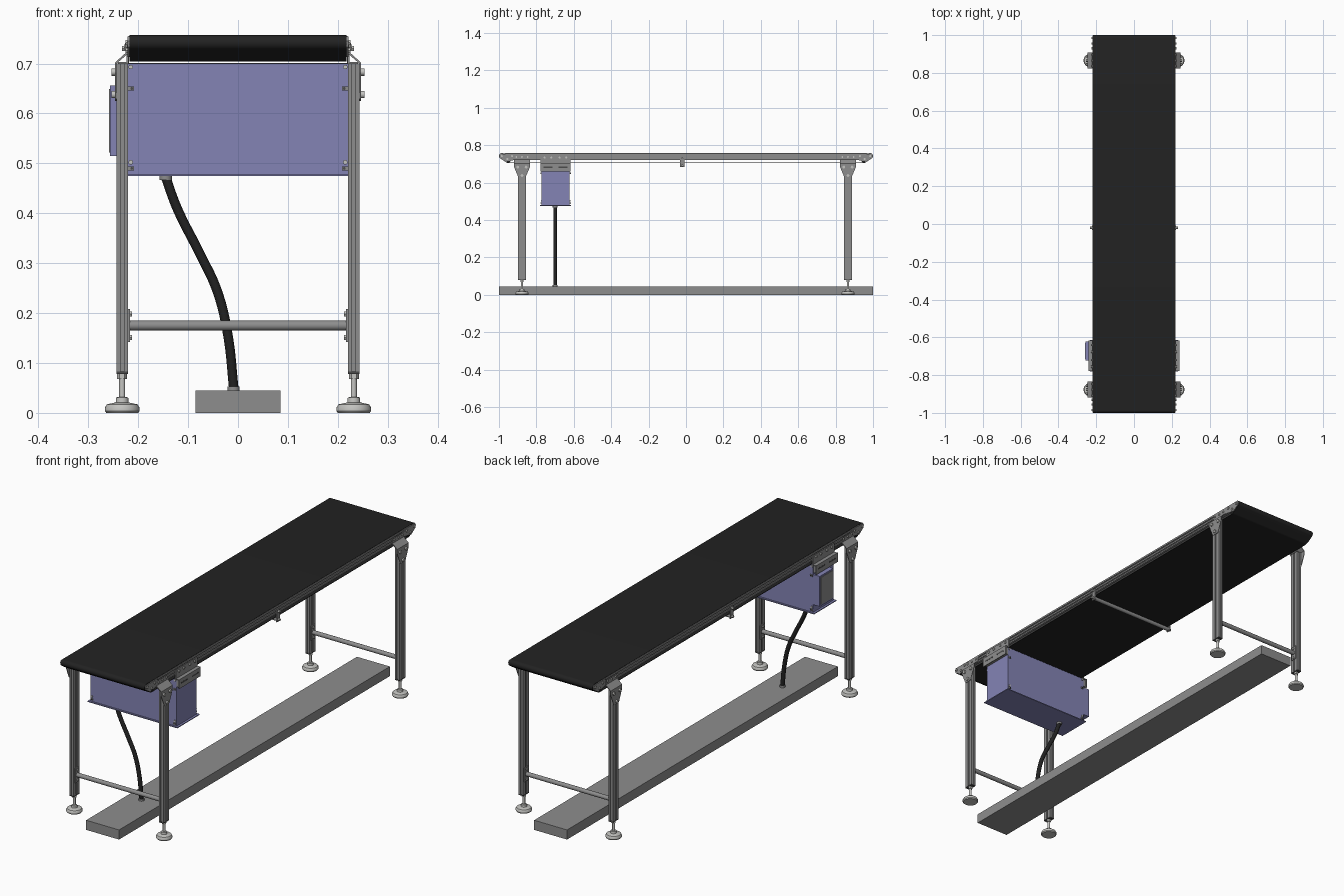
import bpy, bmesh, math
from mathutils import Vector

if "Cube" in bpy.data.objects:
    bpy.data.objects.remove(bpy.data.objects["Cube"])

def material(name, rgb):
    m = bpy.data.materials.new(name)
    m.diffuse_color = (*rgb, 1)
    m.use_nodes = True
    m.node_tree.nodes["Principled BSDF"].inputs["Base Color"].default_value = m.diffuse_color
    return m

GREY = material("aluminium grey", (0.27, 0.27, 0.27))
BLACK = material("belt black", (0.016, 0.016, 0.016))
BLUE = material("cabinet blue", (0.23, 0.23, 0.46))
LIGHT = material("foot light grey", (0.55, 0.55, 0.53))
DARK = material("slot dark grey", (0.07, 0.07, 0.07))

def finish(name, bm, mat, smooth=False):
    bmesh.ops.recalc_face_normals(bm, faces=bm.faces)
    me = bpy.data.meshes.new(name)
    bm.to_mesh(me)
    bm.free()
    ob = bpy.data.objects.new(name, me)
    bpy.context.collection.objects.link(ob)
    me.materials.append(mat)
    if smooth:
        bpy.ops.object.select_all(action='DESELECT')
        ob.select_set(True)
        bpy.context.view_layer.objects.active = ob
        bpy.ops.object.shade_smooth_by_angle(angle=math.radians(35))
    return ob

def prism(name, pts, axis, a, b, mat, smooth=False):
    """Extrude a 2D outline along an axis; pts use the two other axes in xyz order."""
    bm = bmesh.new()
    i = "xyz".index(axis)
    def at(p, d):
        v = list(p)
        v.insert(i, d)
        return bm.verts.new(v)
    lo, hi = [at(p, a) for p in pts], [at(p, b) for p in pts]
    n = len(pts)
    bm.faces.new(lo)
    bm.faces.new(hi)
    for k in range(n):
        bm.faces.new((lo[k], lo[(k+1) % n], hi[(k+1) % n], hi[k]))
    return finish(name, bm, mat, smooth)

def box(name, x, y, z, mat):
    return prism(name, [(x[0], y[0]), (x[1], y[0]), (x[1], y[1]), (x[0], y[1])], 'z', z[0], z[1], mat)

def cyl(name, axis, c, r, a, b, mat, n=20):
    pts = [(c[0] + r*math.cos(2*math.pi*k/n), c[1] + r*math.sin(2*math.pi*k/n)) for k in range(n)]
    return prism(name, pts, axis, a, b, mat, n > 8)

def lathe(name, prof, x, y, mat, n=28):
    bm = bmesh.new()
    rings = [[bm.verts.new((x + r*math.cos(2*math.pi*k/n), y + r*math.sin(2*math.pi*k/n), z))
              for k in range(n)] for r, z in prof]
    bm.faces.new(rings[0])
    bm.faces.new(rings[-1])
    for p, q in zip(rings, rings[1:]):
        for k in range(n):
            bm.faces.new((p[k], p[(k+1) % n], q[(k+1) % n], q[k]))
    return finish(name, bm, mat, True)

# Belt loop over a nose roller and a lower return roller at each end
NOSE, RET = (0.985, 0.742, 0.015), (0.95, 0.718, 0.014)
def belt_outline(t):
    end = []
    for (cy, cz, r), a0, a1 in ((NOSE, 90, -55), (RET, -55, -90)):
        for k in range(11):
            a = math.radians(a0 + (a1 - a0)*k/10)
            end.append((cy + (r - t)*math.cos(a), cz + (r - t)*math.sin(a)))
    return end + [(-y, z) for y, z in reversed(end)]

bm = bmesh.new()
loops = [[bm.verts.new((x, y, z)) for y, z in belt_outline(t)]
         for x, t in ((-0.217, 0), (0.217, 0), (0.217, 0.002), (-0.217, 0.002))]
n = len(loops[0])
for p, q in zip(loops, loops[1:] + loops[:1]):
    for k in range(n):
        bm.faces.new((p[k], p[(k+1) % n], q[(k+1) % n], q[k]))
finish("conveyor_belt", bm, BLACK, True)
box("slider_bed", (-0.21, 0.21), (-0.94, 0.94), (0.745, 0.7545), GREY)

for e, end in ((-1, "front"), (1, "rear")):
    for (cy, cz, r), nm in ((NOSE, "nose"), (RET, "return")):
        cyl(f"{end}_{nm}_roller", 'x', (e*cy, cz), r - 0.002, -0.216, 0.216, BLACK)

# Long side rails with grooves, end plates and bolts
for s, side in ((-1, "left"), (1, "right")):
    rail = [(0.209, 0.72), (0.219, 0.72), (0.219, 0.727), (0.215, 0.727), (0.215, 0.733), (0.219, 0.733),
            (0.219, 0.741), (0.215, 0.741), (0.215, 0.747), (0.219, 0.747), (0.219, 0.7555), (0.209, 0.7555)]
    prism(f"{side}_rail", [(s*x, z) for x, z in rail], 'y', -0.965, 0.965, GREY)
    for e, end in ((-1, "front"), (1, "rear")):
        plate = [(0.91, 0.722), (0.945, 0.716), (0.965, 0.713), (0.995, 0.733), (0.998, 0.745),
                 (0.993, 0.754), (0.91, 0.754)]
        prism(f"{end}_{side}_end_plate", [(e*y, z) for y, z in plate], 'x', s*0.2172, s*0.221, GREY)
        for y, z in ((0.985, 0.742), (0.955, 0.726), (0.93, 0.742)):
            cyl(f"{end}_{side}_roller_bolt", 'x', (e*y, z), 0.006, s*0.22, s*0.225, LIGHT, 6)

# Middle crossbar hung under the rails
cyl("middle_crossbar", 'x', (-0.02, 0.692), 0.009, -0.222, 0.222, GREY)
for s in (-1, 1):
    box("crossbar_hanger", sorted((s*0.218, s*0.223)), (-0.031, -0.009), (0.682, 0.738), GREY)
    for z in (0.692, 0.73):
        cyl("crossbar_bolt", 'x', (-0.02, z), 0.006, s*0.222, s*0.232, LIGHT, 6)

# Legs with brackets, feet and cross ties
def leg_outline(cx, cy, hx=0.0115, hy=0.0215, g=0.0035, d=0.004):
    q = [(hx, -hy), (hx, -g), (hx - d, -g), (hx - d, g), (hx, g), (hx, hy),
         (g, hy), (g, hy - d), (-g, hy - d), (-g, hy)]
    return [(cx + x, cy + y) for x, y in q + [(-x, -y) for x, y in q]]

for cy, end in ((-0.877, "front"), (0.866, "rear")):
    for s, side in ((-1, "left"), (1, "right")):
        nm = f"{end}_{side}"
        cx = s*0.232
        prism(nm + "_leg", leg_outline(cx, cy), 'z', 0.083, 0.70, GREY)
        box(nm + "_leg_cap", (cx - 0.0115, cx + 0.0115), (cy - 0.0215, cy + 0.0215), (0.078, 0.083), DARK)
        lathe(nm + "_foot", [(0.032, 0), (0.035, 0.004), (0.035, 0.010), (0.031, 0.017), (0.013, 0.021),
                             (0.012, 0.031), (0.006, 0.032), (0.006, 0.068)], cx, cy, LIGHT)
        cyl(nm + "_foot_nut", 'z', (cx, cy), 0.010, 0.068, 0.079, LIGHT, 6)
        # Folded bracket: rail plate, slope, tapered leg plate
        prism(nm + "_bracket_fold", [(s*x, z) for x, z in
              ((0.219, 0.745), (0.222, 0.745), (0.222, 0.724), (0.2465, 0.702), (0.2465, 0.69),
               (0.2435, 0.69), (0.2435, 0.70), (0.219, 0.721))], 'y', cy - 0.042, cy + 0.042, GREY)
        prism(nm + "_bracket_plate", [(cy + y, z) for y, z in
              ((-0.042, 0.70), (0.042, 0.70), (0.042, 0.682), (0.020, 0.63), (0.014, 0.625),
               (-0.014, 0.625), (-0.020, 0.63), (-0.042, 0.682))], 'x', s*0.2435, s*0.2465, GREY)
        for y, z in ((-0.022, 0.683), (0.022, 0.683), (0, 0.638)):
            cyl(nm + "_bracket_bolt", 'x', (cy + y, z), 0.0075, s*0.246, s*0.253, LIGHT, 12)
        for y in (-0.03, 0, 0.03):
            cyl(nm + "_rail_bolt", 'x', (cy + y, 0.737), 0.005, s*0.2215, s*0.226, LIGHT, 6)
        # Tie end plate and bolts
        box(nm + "_tie_plate", sorted((s*0.2165, s*0.221)), (cy - 0.014, cy + 0.014), (0.142, 0.208), GREY)
        for z in (0.151, 0.198):
            cyl(nm + "_tie_bolt", 'x', (cy, z), 0.006, s*0.2125, s*0.217, LIGHT, 6)
    cyl(f"{end}_cross_tie", 'x', (cy, 0.175), 0.010, -0.22, 0.22, GREY)

# Drive cabinet with bottom lip and corner tabs
box("drive_cabinet", (-0.222, 0.222), (-0.772, -0.622), (0.477, 0.70), BLUE)
box("cabinet_bottom_lip", (-0.232, 0.232), (-0.78, -0.614), (0.475, 0.479), BLUE)
for s in (-1, 1):
    for y, f in ((-0.772, -1), (-0.622, 1)):
        for z in (0.49, 0.65):
            box("cabinet_tab", sorted((s*0.208, s*0.22)), sorted((y, y + f*0.004)), (z - 0.004, z + 0.004), GREY)
            cyl("cabinet_tab_screw", 'y', (s*0.213, z), 0.003, y + f*0.003, y + f*0.006, DARK, 8)
        for z in (0.502, 0.693):
            cyl("cabinet_corner_bolt", 'y', (s*0.215, z), 0.005, y, y + f*0.004, LIGHT, 6)

    # Cabinet hanger: rail plate, ledge and slotted skirt
    prism("cabinet_hanger", [(s*x, z) for x, z in
          ((0.219, 0.745), (0.223, 0.745), (0.223, 0.703), (0.240, 0.703), (0.240, 0.66),
           (0.236, 0.66), (0.236, 0.699), (0.219, 0.699))], 'y', -0.778, -0.618, GREY)
    box("cabinet_spacer", sorted((s*0.222, s*0.236)), (-0.772, -0.624), (0.664, 0.699), GREY)
    for y in (-0.738, -0.658):
        box("hanger_slot", sorted((s*0.239, s*0.2405)), (y - 0.025, y + 0.025), (0.679, 0.686), DARK)
        for dy in (-0.018, 0.018):
            cyl("hanger_bolt", 'x', (y + dy, 0.733), 0.006, s*0.222, s*0.228, LIGHT, 6)

# Control panel on the left end of the cabinet
box("control_housing", (-0.256, -0.222), (-0.722, -0.622), (0.515, 0.656), BLUE)
box("control_face", (-0.2585, -0.255), (-0.715, -0.629), (0.522, 0.649), GREY)

# Floor channel and power cable
box("floor_channel", (-0.085, 0.085), (-1, 1), (0, 0.045), GREY)
cu = bpy.data.curves.new("power_cable", 'CURVE')
cu.dimensions = '3D'
cu.bevel_depth = 0.0095
cu.bevel_resolution = 4
cu.resolution_u = 10
cu.use_fill_caps = True
sp = cu.splines.new('BEZIER')
path = [(-0.147, 0.478), (-0.122, 0.41), (-0.077, 0.32), (-0.042, 0.245), (-0.021, 0.16), (-0.008, 0.045)]
sp.bezier_points.add(len(path) - 1)
for p, (x, z) in zip(sp.bezier_points, path):
    p.co = Vector((x, -0.70, z))
    p.handle_left_type = p.handle_right_type = 'AUTO'
cu.materials.append(BLACK)
bpy.context.collection.objects.link(bpy.data.objects.new("power_cable", cu))
cyl("upper_cable_gland", 'z', (-0.145, -0.70), 0.0125, 0.467, 0.476, GREY)
cyl("lower_cable_gland", 'z', (-0.009, -0.70), 0.0125, 0.045, 0.053, GREY)
